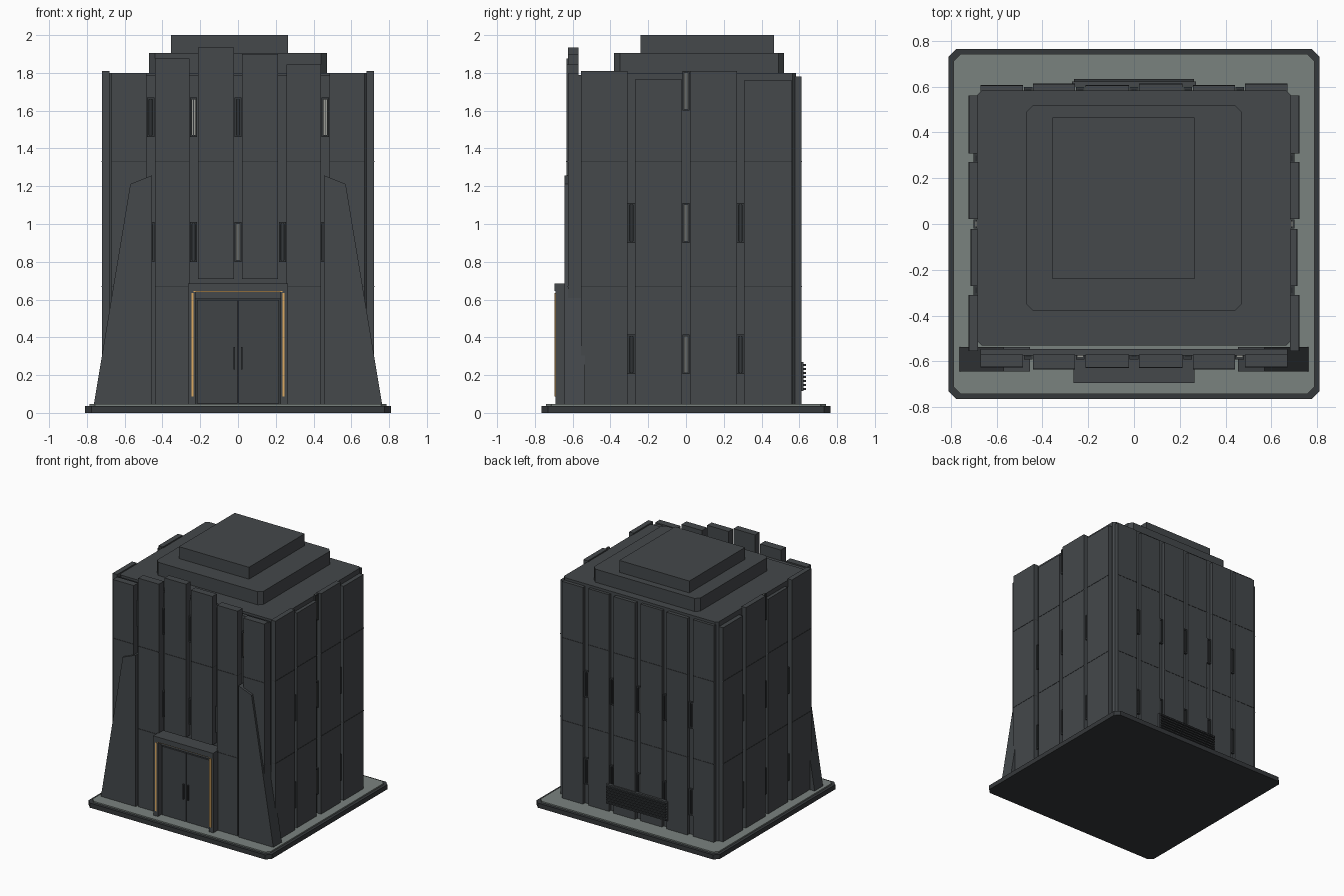
import bpy, bmesh
from mathutils import Matrix

if "Cube" in bpy.data.objects:
    bpy.data.objects.remove(bpy.data.objects["Cube"])


def mat(name, r, g, b):
    m = bpy.data.materials.new(name)
    m.diffuse_color = (r, g, b, 1)
    m.use_nodes = True
    m.node_tree.nodes["Principled BSDF"].inputs["Base Color"].default_value = m.diffuse_color
    return m


WALL = mat("slate wall", 0.058, 0.065, 0.070)
TRIM = mat("dark trim", 0.036, 0.040, 0.043)
DOOR = mat("door metal", 0.050, 0.056, 0.061)
PAVE = mat("pale pavement", 0.195, 0.225, 0.212)
GLASS = mat("dark glass", 0.02, 0.024, 0.026)
LIT = mat("lit glass", 0.32, 0.33, 0.30)
AMBER = mat("amber light", 0.72, 0.40, 0.12)


def finish(name, bm, m):
    bmesh.ops.recalc_face_normals(bm, faces=bm.faces)
    me = bpy.data.meshes.new(name)
    bm.to_mesh(me)
    bm.free()
    me.materials.append(m)
    ob = bpy.data.objects.new(name, me)
    bpy.context.collection.objects.link(ob)
    return ob


def prism(name, pts, lo, hi, m, axis="z"):
    """Extrude a profile along z, or along y when the profile is in x/z."""
    bm = bmesh.new()
    place = (lambda p, t: (p[0], p[1], t)) if axis == "z" else (lambda p, t: (p[0], t, p[1]))
    a = [bm.verts.new(place(p, lo)) for p in pts]
    b = [bm.verts.new(place(p, hi)) for p in pts]
    bm.faces.new(a)
    bm.faces.new(b)
    n = len(pts)
    for i in range(n):
        bm.faces.new((a[i], a[(i + 1) % n], b[(i + 1) % n], b[i]))
    return finish(name, bm, m)


def box(name, x0, x1, y0, y1, z0, z1, m):
    return prism(name, [(x0, y0), (x1, y0), (x1, y1), (x0, y1)], z0, z1, m)


def chamfer(name, x0, x1, y0, y1, z0, z1, c, m):
    pts = [(x0 + c, y0), (x1 - c, y0), (x1, y0 + c), (x1, y1 - c),
           (x1 - c, y1), (x0 + c, y1), (x0, y1 - c), (x0, y0 + c)]
    return prism(name, pts, z0, z1, m)


def facade(name, side, u0, u1, d0, d1, z0, z1, m):
    """Box on a wall: u runs along the wall, d is the distance outward."""
    if side in "FB":
        s = -1 if side == "F" else 1
        y = sorted((s * d0, s * d1))
        return box(name, u0, u1, y[0], y[1], z0, z1, m)
    s = -1 if side == "L" else 1
    x = sorted((s * d0, s * d1))
    return box(name, x[0], x[1], u0, u1, z0, z1, m)


def panel(name, side, u0, u1, d0, d1, z0, z1):
    facade(name, side, u0, u1, d0, d1, z0, z1, WALL)
    for z in (0.67, 1.33):
        if z > z0 + 0.05:
            facade(name + "_seam", side, u0, u1, d0, d1 + 0.002, z - 0.003, z + 0.003, TRIM)


def window(name, side, u, d, z, lit):
    facade(name + "_glass", side, u - 0.012, u + 0.012, d, d + 0.006, z, z + 0.21, LIT if lit else GLASS)
    for s in (-1, 1):
        facade(name + "_frame", side, u + s * 0.014 - 0.005, u + s * 0.014 + 0.005,
               d, d + 0.016, z, z + 0.21, TRIM)
    for e in (z, z + 0.2):
        facade(name + "_sill", side, u - 0.019, u + 0.019, d, d + 0.016, e, e + 0.01, TRIM)
    facade(name + "_mullion", side, u - 0.002, u + 0.002, d, d + 0.01, z, z + 0.21, TRIM)


# Plinth and pavement
chamfer("plinth", -0.81, 0.81, -0.765, 0.765, 0, 0.037, 0.035, TRIM)
chamfer("pavement", -0.787, 0.787, -0.742, 0.742, 0.037, 0.047, 0.03, PAVE)

# Main block and roof tiers
chamfer("core_block", -0.685, 0.685, -0.53, 0.583, 0.045, 1.80, 0.02, WALL)
chamfer("roof_tier_lower", -0.47, 0.47, -0.38, 0.52, 1.80, 1.905, 0.03, WALL)
box("roof_tier_upper", -0.355, 0.265, -0.24, 0.465, 1.905, 2.0, WALL)

# Side panels and windows
for side in "LR":
    for i, (u0, u1, top, d) in enumerate([(-0.555, -0.31, 1.81, 0.72), (-0.27, -0.022, 1.765, 0.712),
                                          (0.022, 0.27, 1.81, 0.72), (0.308, 0.56, 1.76, 0.72)]):
        panel("side_panel", side, u0, u1, 0.68, d, 0.045, top)
    for u in (-0.29, 0, 0.288):
        for z in (0.205, 0.90):
            window("side_window", side, u, 0.685, z, u == 0)
    window("side_window_top", side, 0, 0.685, 1.60, True)

# Back panels, windows and louvred vent
edges = [-0.67, -0.485, -0.44, -0.257, -0.212, -0.022, 0.022, 0.212, 0.257, 0.44, 0.485, 0.67]
for i in range(6):
    panel("back_panel", "B", edges[2 * i], edges[2 * i + 1], 0.575, 0.605 + 0.006 * (i % 2), 0.045, 1.78)
for u in (-0.462, -0.235, 0, 0.235, 0.462):
    for z in (0.205, 0.90):
        window("back_window", "B", u, 0.583, z, False)
box("vent_housing", -0.27, 0.27, 0.60, 0.622, 0.115, 0.27, WALL)
for i in range(7):
    z = 0.122 + i * 0.021
    box("vent_louvre", -0.262, 0.262, 0.62, 0.634, z, z + 0.011, TRIM)

# Front screen wall with stepped parapet panels
box("front_wall", -0.67, 0.67, -0.575, -0.545, 0.045, 1.79, WALL)
tops = [1.80, 1.875, 1.935, 1.90, 1.845, 1.80]
outs = [0.625, 0.633, 0.626, 0.626, 0.633, 0.625]
for i in range(6):
    panel("front_panel", "F", edges[2 * i], edges[2 * i + 1], 0.57, outs[i],
          0.71 if i in (2, 3) else 0.045, tops[i])
for u, z, lit in [(-0.462, 1.46, False), (-0.235, 1.46, True), (0, 1.46, False), (0.462, 1.46, True),
                  (-0.462, 0.80, False), (-0.235, 0.80, False), (0, 0.80, True),
                  (0.235, 0.80, False), (0.45, 0.80, False)]:
    window("front_window", "F", u, 0.575, z, lit)

# Sloping buttresses
for s in (-1, 1):
    prism("buttress", [(s * x, z) for x, z in [(0.455, 0.045), (0.763, 0.045), (0.57, 1.212), (0.455, 1.258)]],
          -0.643, -0.536, WALL, "y")

# Entrance
box("entrance_lintel", -0.265, 0.265, -0.695, -0.565, 0.645, 0.685, WALL)
box("entrance_recess", -0.23, 0.23, -0.64, -0.565, 0.045, 0.65, TRIM)
box("lintel_light", -0.235, 0.235, -0.692, -0.684, 0.641, 0.646, AMBER)
for s in (-1, 1):
    def span(a, b):
        return sorted((s * a, s * b))
    box("entrance_jamb", *span(0.225, 0.265), -0.69, -0.565, 0.045, 0.65, WALL)
    box("jamb_light", *span(0.236, 0.247), -0.695, -0.688, 0.088, 0.636, AMBER)
    box("door_leaf", *span(0.003, 0.218), -0.652, -0.63, 0.05, 0.598, DOOR)
    box("door_handle", *span(0.016, 0.024), -0.666, -0.65, 0.23, 0.35, TRIM)
box("door_header", -0.225, 0.225, -0.65, -0.63, 0.604, 0.646, WALL)
